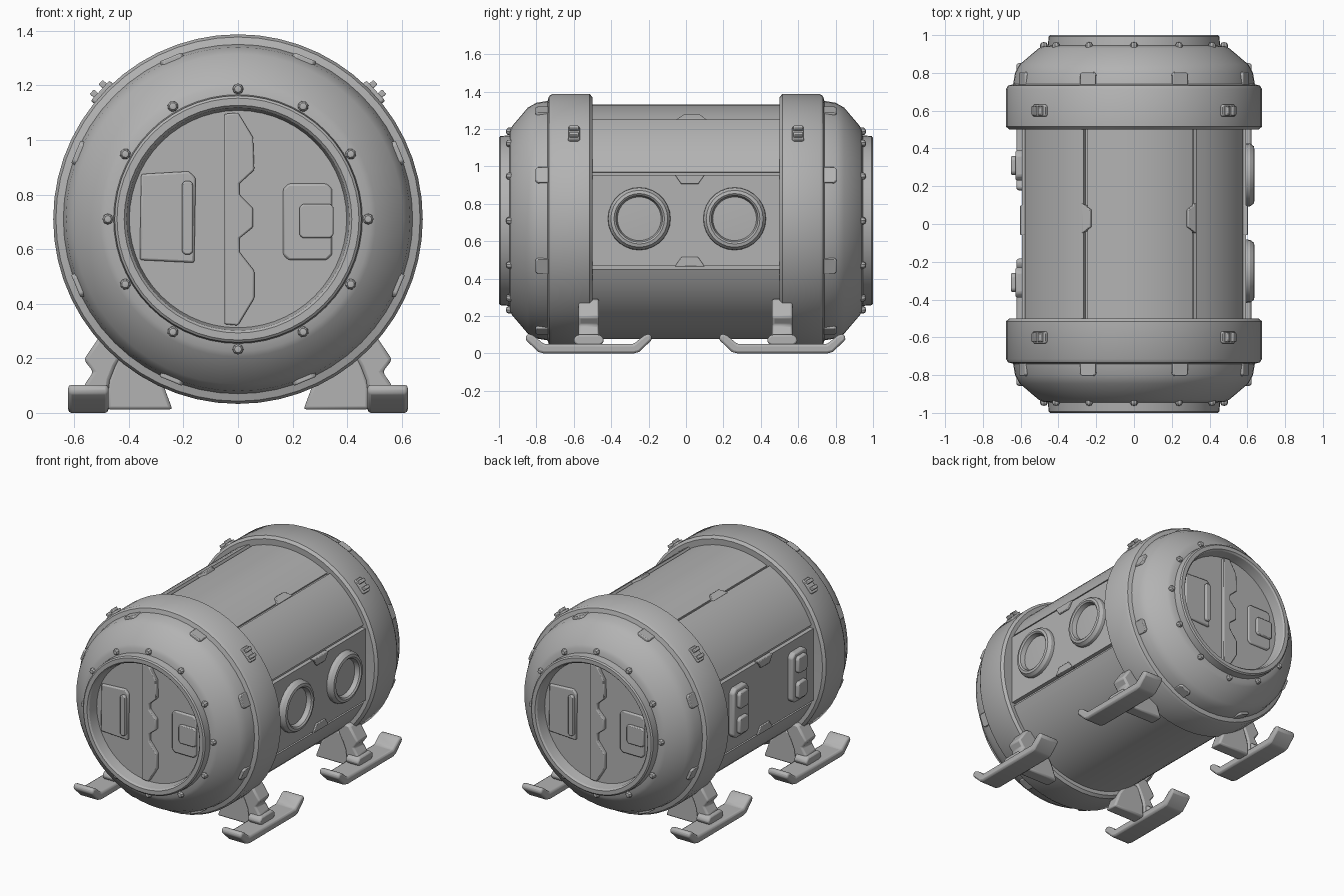
import bpy, bmesh, math
from mathutils import Matrix

if "Cube" in bpy.data.objects:
    bpy.data.objects.remove(bpy.data.objects["Cube"])

CZ = 0.71  # height of the hull axis
grey = bpy.data.materials.new("hull_grey")
grey.diffuse_color = (0.45, 0.45, 0.45, 1)
grey.use_nodes = True
grey.node_tree.nodes["Principled BSDF"].inputs["Base Color"].default_value = grey.diffuse_color

T, R = Matrix.Translation, Matrix.Rotation
AXIS = T((0, 0, CZ))
FACE = R(math.pi / 2, 4, 'X')                       # local (x, y, z) -> (x, -z, y)
FRONT = AXIS @ FACE
BACK = AXIS @ R(math.pi, 4, 'Z') @ FACE
ALONG = Matrix(((0, 0, 1, 0), (1, 0, 0, 0), (0, 1, 0, 0), (0, 0, 0, 1)))  # local -> (z, x, y)


def finish(name, bm, matrix, bevel=0.0):
    bm.transform(matrix)
    bmesh.ops.remove_doubles(bm, verts=bm.verts, dist=1e-5)
    bmesh.ops.recalc_face_normals(bm, faces=bm.faces)
    mesh = bpy.data.meshes.new(name)
    bm.to_mesh(mesh)
    bm.free()
    mesh.materials.append(grey)
    ob = bpy.data.objects.new(name, mesh)
    bpy.context.collection.objects.link(ob)
    if bevel:
        m = ob.modifiers.new("bevel", 'BEVEL')
        m.width, m.segments, m.limit_method = bevel, 2, 'ANGLE'
    return ob


def lathe(name, profile, matrix, n=48):
    """Spin (radius, height) points round local z."""
    bm = bmesh.new()
    rows = [[bm.verts.new((r * math.cos(2 * math.pi * i / n), r * math.sin(2 * math.pi * i / n), h))
             for i in range(n)] for r, h in profile]
    for a, b in zip(rows, rows[1:]):
        for i in range(n):
            j = (i + 1) % n
            bm.faces.new((a[i], a[j], b[j], b[i]))
    return finish(name, bm, matrix)


def prism(name, pts, h0, h1, matrix, bevel=0.0):
    """Extrude a flat outline from h0 to h1 along local z."""
    bm = bmesh.new()
    lo = [bm.verts.new((x, y, h0)) for x, y in pts]
    hi = [bm.verts.new((x, y, h1)) for x, y in pts]
    bm.faces.new(lo[::-1])
    bm.faces.new(hi)
    for i in range(len(pts)):
        j = (i + 1) % len(pts)
        bm.faces.new((lo[i], lo[j], hi[j], hi[i]))
    return finish(name, bm, matrix, bevel)


def rect(x0, x1, y0, y1, c=0.0):
    if not c:
        return [(x0, y0), (x1, y0), (x1, y1), (x0, y1)]
    return [(x0 + c, y0), (x1 - c, y0), (x1, y0 + c), (x1, y1 - c),
            (x1 - c, y1), (x0 + c, y1), (x0, y1 - c), (x0, y0 + c)]


def arc(a0, a1, r, n=10):
    return [(r * math.cos(math.radians(a0 + (a1 - a0) * i / (n - 1))),
             r * math.sin(math.radians(a0 + (a1 - a0) * i / (n - 1)))) for i in range(n)]


# Hull: round section with flat side panels and a grooved top panel
flat = [(0.592, -0.24), (0.592, 0.24), (0.565, 0.24), (0.565, 0.258)]
section = (flat + arc(24.2, 58.5, 0.633) + arc(58.6, 60, 0.605, 2) + arc(60.1, 113.5, 0.62, 14)
           + arc(113.6, 115, 0.605, 2) + arc(115.1, 155.8, 0.633)
           + [(-x, y) for x, y in flat[::-1]] + [(-0.565, -0.24), (-0.565, -0.258)]
           + arc(204.2, 335.8, 0.633, 28) + [(0.565, -0.258), (0.565, -0.24)])
prism("hull", section, -0.51, 0.51, FRONT)

# End caps: collar ring, shoulder, cone, door rim and door recess
cap = [(0.57, 0.505), (0.66, 0.5), (0.677, 0.515), (0.677, 0.715), (0.667, 0.732), (0.64, 0.74),
       (0.63, 0.80), (0.605, 0.845), (0.505, 0.93), (0.485, 0.94), (0.456, 0.945), (0.452, 0.993),
       (0.443, 1.0), (0.417, 1.0), (0.408, 0.99), (0.398, 0.925), (0, 0.925)]
bolt = [(0.02, -0.015), (0.02, 0.008), (0.013, 0.018), (0, 0.021)]
wave = [(0.0, 0.39), (0.055, 0.30), (0.06, 0.18), (0.005, 0.13), (0.005, 0.09), (0.055, 0.04),
        (0.055, -0.03), (0.005, -0.07), (0.005, -0.12), (0.06, -0.19), (0.06, -0.29), (0.0, -0.39)]
for side, M in (("front", FRONT), ("back", BACK)):
    lathe(side + "_cap", cap, M, 56)
    # Door seam with a toothed edge
    prism(side + "_door_seam", [(-0.05, -0.385)] + wave[::-1] + [(-0.05, 0.385)], 0.91, 0.95, M, 0.006)
    # Handle plate and grip on the left leaf
    prism(side + "_handle_plate", [(-0.36, -0.15), (-0.16, -0.16), (-0.155, 0.15), (-0.18, 0.175),
                                   (-0.355, 0.165)], 0.91, 0.94, M, 0.008)
    prism(side + "_handle_grip", rect(-0.205, -0.165, -0.13, 0.14, 0.01), 0.93, 0.958, M, 0.006)
    # Keypad on the right leaf
    prism(side + "_keypad_plate", rect(0.165, 0.345, -0.15, 0.13, 0.02), 0.91, 0.937, M, 0.008)
    prism(side + "_keypad", rect(0.225, 0.35, -0.07, 0.055, 0.012), 0.93, 0.952, M, 0.006)
    # Bolts round the rim and pads round the shoulder
    for i in range(12):
        B = M @ R(math.radians(30 * i), 4, 'Z') @ T((0, 0.477, 0.942))
        lathe(side + "_rim_bolt", bolt, B, 8)
    for i in range(8):
        P = M @ R(math.radians(22.5 + 45 * i), 4, 'Z') @ T((0, 0, 0.745)) @ R(-math.pi / 2, 4, 'X')
        prism(side + "_shoulder_pad", rect(-0.045, 0.045, -0.06, 0.02, 0.012), 0.60, 0.643, P, 0.005)
    # Lifting lugs on the collar
    for s in (-1, 1):
        L = M @ R(math.radians(47 * s), 4, 'Z') @ T((0, 0, 0.60)) @ R(-math.pi / 2, 4, 'X')
        for n, r in (("_lug_base", rect(-0.05, 0.05, -0.032, 0.032, 0.008)),
                     ("_lug_tab", rect(-0.035, -0.012, -0.025, 0.025)),
                     ("_lug_tab", rect(0.012, 0.035, -0.025, 0.025))):
            prism(side + n, r, 0.66, 0.69 if "base" in n else 0.71, L, 0.004)

# Portholes on the right side
RIGHT = AXIS @ R(math.pi / 2, 4, 'Y')
LEFT = AXIS @ R(-math.pi / 2, 4, 'Y')
port = [(0.168, 0.585), (0.166, 0.615), (0.152, 0.634), (0.135, 0.638), (0.125, 0.63),
        (0.117, 0.60), (0, 0.606)]
for y in (-0.25, 0.26):
    lathe("porthole", port, RIGHT @ T((-0.01, y, 0)), 28)

# Grab handles on the left side
for y in (-0.31, 0.31):
    H = LEFT @ T((0.01, y, 0))
    prism("grab_base", rect(-0.165, 0.165, -0.08, 0.08, 0.025), 0.58, 0.628, H, 0.01)
    for x in (-0.085, 0.085):
        prism("grab_pad", rect(x - 0.055, x + 0.055, -0.05, 0.05, 0.015), 0.62, 0.652, H, 0.008)

# Panel latches on the sides and the top
latch = [(-0.02, -0.08), (0.03, -0.045), (0.03, 0.045), (-0.02, 0.08)]
for M in (RIGHT, LEFT):
    for s in (-1, 1):
        prism("side_latch", [(s * (0.225 - x), y + 0.02) for x, y in latch], 0.57, 0.603, M, 0.004)
for ang, s in ((-30, 1), (24.5, -1)):
    M = AXIS @ R(math.radians(-ang), 4, 'Y')
    prism("top_latch", [(s * (-x - 0.005), y + 0.03) for x, y in latch], 0.59, 0.636, M, 0.004)

# Landing skids with legs and inner braces
skid = [(-0.34, 0.075), (-0.27, 0.008), (-0.24, 0), (0.24, 0), (0.27, 0.008), (0.34, 0.075),
        (0.33, 0.105), (0.30, 0.10), (0.24, 0.05), (-0.24, 0.05), (-0.30, 0.10), (-0.33, 0.105)]
leg = [(0.38, 0.30), (0.50, 0.29), (0.565, 0.195), (0.53, 0.15), (0.565, 0.10), (0.565, 0.04),
       (0.48, 0.04), (0.47, 0.12), (0.45, 0.17)]
brace = [(0.24, 0.012), (0.48, 0.012), (0.48, 0.10), (0.44, 0.22), (0.36, 0.24), (0.28, 0.12)]
for sx in (-1, 1):
    for y in (-0.52, 0.515):
        prism("skid", skid, sx * 0.475, sx * 0.622, T((0, y, 0)) @ ALONG, 0.012)
        prism("skid_hinge", rect(-0.08, 0.08, 0.04, 0.10, 0.02), sx * 0.49, sx * 0.585,
              T((0, y, 0)) @ ALONG, 0.01)
        F = T((0, y, 0)) @ FACE
        prism("leg", [(sx * x, z) for x, z in leg], -0.055, 0.055, F, 0.012)
        prism("leg_brace", [(sx * x, z) for x, z in brace], -0.045, 0.045, F, 0.012)

# Smooth shading with sharp creases
bpy.ops.object.select_all(action='SELECT')
bpy.context.view_layer.objects.active = bpy.data.objects["hull"]
bpy.ops.object.shade_smooth_by_angle(angle=math.radians(32))
